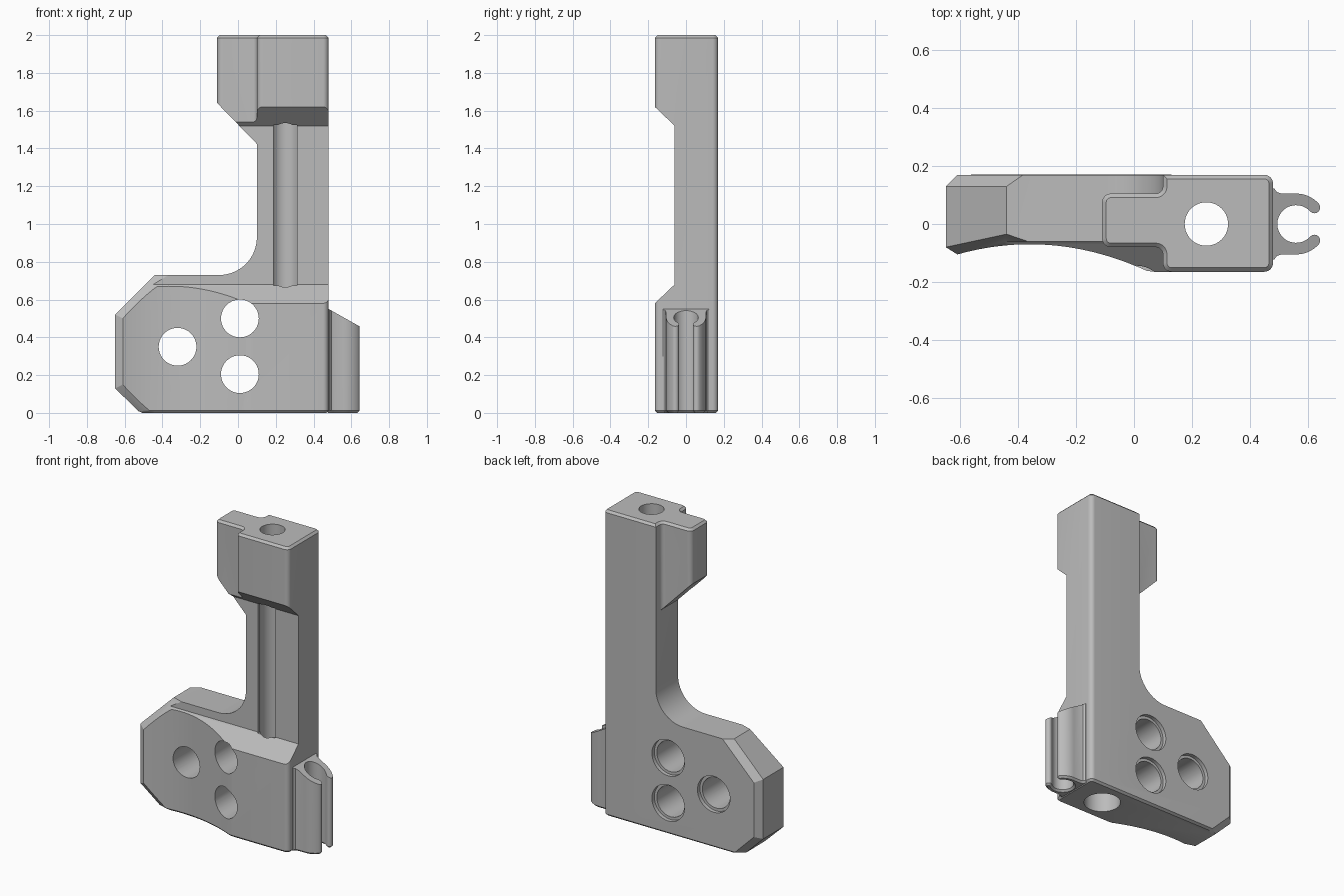
import bpy, bmesh, math
from mathutils import Vector

cube = bpy.data.objects.get("Cube")
if cube:
    bpy.data.objects.remove(cube, do_unlink=True)

grey = bpy.data.materials.new("plain grey")
grey.use_nodes = True
grey.diffuse_color = (0.5, 0.5, 0.5, 1)
grey.node_tree.nodes["Principled BSDF"].inputs["Base Color"].default_value = (0.5, 0.5, 0.5, 1)

FRONT, BACK, RIGHT = -0.165, 0.17, 0.48


def arc(cx, cy, r, a0, a1, n=8):
    """Points on an arc, angles in degrees."""
    angles = [math.radians(a0 + (a1 - a0) * i / n) for i in range(n + 1)]
    return [(cx + r * math.cos(a), cy + r * math.sin(a)) for a in angles]


def prism(name, outline, axis, lo, hi):
    """Extrude a 2D outline along an axis."""
    place = {"x": lambda p, h: (h, *p),
             "y": lambda p, h: (p[0], h, p[1]),
             "z": lambda p, h: (*p, h)}[axis]
    bm = bmesh.new()
    face = bm.faces.new([bm.verts.new(place(p, lo)) for p in outline])
    grown = bmesh.ops.extrude_face_region(bm, geom=[face])
    shift = Vector(place((0, 0), hi - lo))
    bmesh.ops.translate(bm, vec=shift, verts=[v for v in grown["geom"] if isinstance(v, bmesh.types.BMVert)])
    bmesh.ops.recalc_face_normals(bm, faces=bm.faces)
    mesh = bpy.data.meshes.new(name)
    bm.to_mesh(mesh)
    bm.free()
    mesh.materials.append(grey)
    obj = bpy.data.objects.new(name, mesh)
    bpy.context.collection.objects.link(obj)
    return obj


def combine(obj, other, operation):
    """Apply a boolean and discard the second object."""
    mod = obj.modifiers.new("combine", "BOOLEAN")
    mod.operation, mod.object, mod.solver = operation, other, "EXACT"
    other.hide_render = True
    bpy.context.view_layer.update()
    bpy.context.view_layer.objects.active = obj
    bpy.ops.object.modifier_apply(modifier=mod.name)
    bpy.data.objects.remove(other, do_unlink=True)


def trim(obj, point, normal):
    """Slice off everything on the normal side of a plane and cap it."""
    bm = bmesh.new()
    bm.from_mesh(obj.data)
    bmesh.ops.bisect_plane(bm, geom=bm.verts[:] + bm.edges[:] + bm.faces[:], dist=1e-5,
                           plane_co=point, plane_no=normal, clear_outer=True)
    bmesh.ops.holes_fill(bm, edges=[e for e in bm.edges if e.is_boundary])
    bmesh.ops.recalc_face_normals(bm, faces=bm.faces)
    bm.to_mesh(obj.data)
    bm.free()


def chamfer_level(obj, z, width):
    """Chamfer the outer rim of a flat end at height z."""
    bm = bmesh.new()
    bm.from_mesh(obj.data)
    bmesh.ops.remove_doubles(bm, verts=bm.verts, dist=1e-4)
    bmesh.ops.dissolve_limit(bm, angle_limit=math.radians(0.2), verts=bm.verts, edges=bm.edges)
    rim = [e for e in bm.edges if all(abs(v.co.z - z) < 1e-4 for v in e.verts)
           and e.is_manifold and e.calc_face_angle(0) > 0.3]
    bmesh.ops.bevel(bm, geom=rim, offset=width, segments=1, affect="EDGES", clamp_overlap=True)
    bm.to_mesh(obj.data)
    bm.free()


# Mounting plate: side outline crossed with a plan that has a hollow front
body = prism("bracket_body", [(-0.52, 0), (0.2, 0), (0.2, 0.73), (-0.44, 0.73), (-0.65, 0.52), (-0.65, 0.13)],
             "y", -0.3, BACK)
hollow = []
for i in range(31):
    x = -0.7 + 0.77 * i / 30
    hollow.append((x, max(FRONT, -0.07 - (x + 0.36) ** 2 / 1.78)))
plan = prism("plate_plan", hollow + [(0.3, FRONT), (0.3, 0.3), (-0.7, 0.3)], "z", -0.1, 0.9)
combine(body, plan, "INTERSECT")

# Chamfers around the free end, back then front
for px, pz, nx, nz in [(-0.65, 0.3, -1, 0), (-0.65, 0.52, -0.7, 0.7), (-0.65, 0.13, -0.7, -0.7)]:
    trim(body, (px, BACK - 0.04, pz), (nx, 1, nz))
for a, b, c in [((-0.65, -0.08, 0.2), (-0.65, -0.08, 0.5), (-0.61, -0.105, 0.3)),
                ((-0.65, -0.08, 0.52), (-0.44, -0.035, 0.73), (-0.61, -0.105, 0.5)),
                ((-0.65, -0.08, 0.13), (-0.52, -0.052, 0), (-0.61, -0.105, 0.15))]:
    a, b, c = Vector(a), Vector(b), Vector(c)
    normal = (b - a).cross(c - a)
    if normal.y > 0:
        normal.negate()
    trim(body, a, normal)

# Upright column with rounded edges
r = 0.03
column = prism("column", arc(0.10 + r, FRONT + r, r, 180, 270) + arc(RIGHT - r, FRONT + r, r, 270, 360)
               + arc(RIGHT - r, BACK - r, r, 0, 90) + [(0.10, BACK)], "z", 0, 2)
combine(body, column, "UNION")

# Concave web between plate and column
web = prism("web", [(-0.1, 0.7)] + arc(-0.1, 0.93, 0.2, -90, 0, 16) + [(0.15, 0.93), (0.15, 0.7)],
            "y", -0.1, BACK)
combine(body, web, "UNION")

# Side tab at the top, sloped underneath, filleted to the column
tab_front, tab_back, f = -0.08, 0.105, 0.025
tab = prism("tab", arc(-0.11 + r, tab_back - r, r, 90, 180) + arc(-0.11 + r, tab_front + r, r, 180, 270)
            + arc(0.10 - f, tab_front - f, f, 90, 0, 5) + [(0.15, tab_front - f), (0.15, tab_back + f)]
            + arc(0.10 - f, tab_back + f, f, 0, -90, 5), "z", 1.3, 2)
trim(tab, (-0.11, 0, 1.64), (-0.72, 0, -0.7))
combine(body, tab, "UNION")

chamfer_level(body, 0, 0.018)
chamfer_level(body, 2, 0.014)

# Front recess along the column with sloped ends
recess = prism("recess_cutter", [(-0.265, 0.48), (FRONT, 0.58), (-0.06, 0.68), (-0.06, 1.52),
                                 (FRONT, 1.62), (-0.265, 1.72)], "x", -1, 1)
combine(body, recess, "DIFFERENCE")

# Rod bore, open groove in the recess and wider socket underneath
bore_x = 0.25


def circle(cx, cy, radius, n=40):
    return arc(cx, cy, radius, 0, 360, n)[:-1]


combine(body, prism("bore_cutter", circle(bore_x, 0, 0.075), "z", -0.1, 2.1), "DIFFERENCE")
g = 0.063
combine(body, prism("groove_cutter", [(bore_x - g, -0.08), (bore_x + g, -0.08), (bore_x + g, -0.035),
                                      (bore_x - g, -0.035)], "z", 0.675, 1.525), "DIFFERENCE")
combine(body, prism("socket_cutter", circle(bore_x, 0, 0.11), "z", -0.1, 0.2), "DIFFERENCE")

# Three bolt holes with a shallow counterbore at the back
for hx, hz in [(-0.32, 0.35), (0.01, 0.5), (0.01, 0.205)]:
    combine(body, prism("bolt_cutter", circle(hx, hz, 0.1), "y", -0.4, 0.4), "DIFFERENCE")
    combine(body, prism("counterbore_cutter", circle(hx, hz, 0.118), "y", BACK - 0.025, 0.4), "DIFFERENCE")

# Cable clip: open ring with rounded tips and a sloped top
cx, inner, outer, tip = 0.56, 0.065, 0.105, 42
mid, half = (inner + outer) / 2, (outer - inner) / 2
tx, ty = mid * math.cos(math.radians(tip)), mid * math.sin(math.radians(tip))
root = [(0.465, 0.125), (0.485, 0.122), (0.494, 0.11), (0.51, outer)]
clip = prism("cable_clip", [(x, -y) for x, y in root]
             + arc(cx, 0, outer, -90, -tip)
             + arc(cx + tx, -ty, half, -tip, 180 - tip)[1:-1]
             + arc(cx, 0, inner, -tip, -360 + tip, 28)
             + arc(cx + tx, ty, half, 180 + tip, 360 + tip)[1:-1]
             + arc(cx, 0, outer, tip, 90) + root[::-1], "z", 0, 0.6)
trim(clip, (RIGHT, 0, 0.55), (0.09, 0, 0.16))
chamfer_level(clip, 0, 0.012)

for obj in (body, clip):
    bpy.ops.object.select_all(action="DESELECT")
    obj.select_set(True)
    bpy.context.view_layer.objects.active = obj
    bpy.ops.object.shade_smooth_by_angle(angle=math.radians(30))
